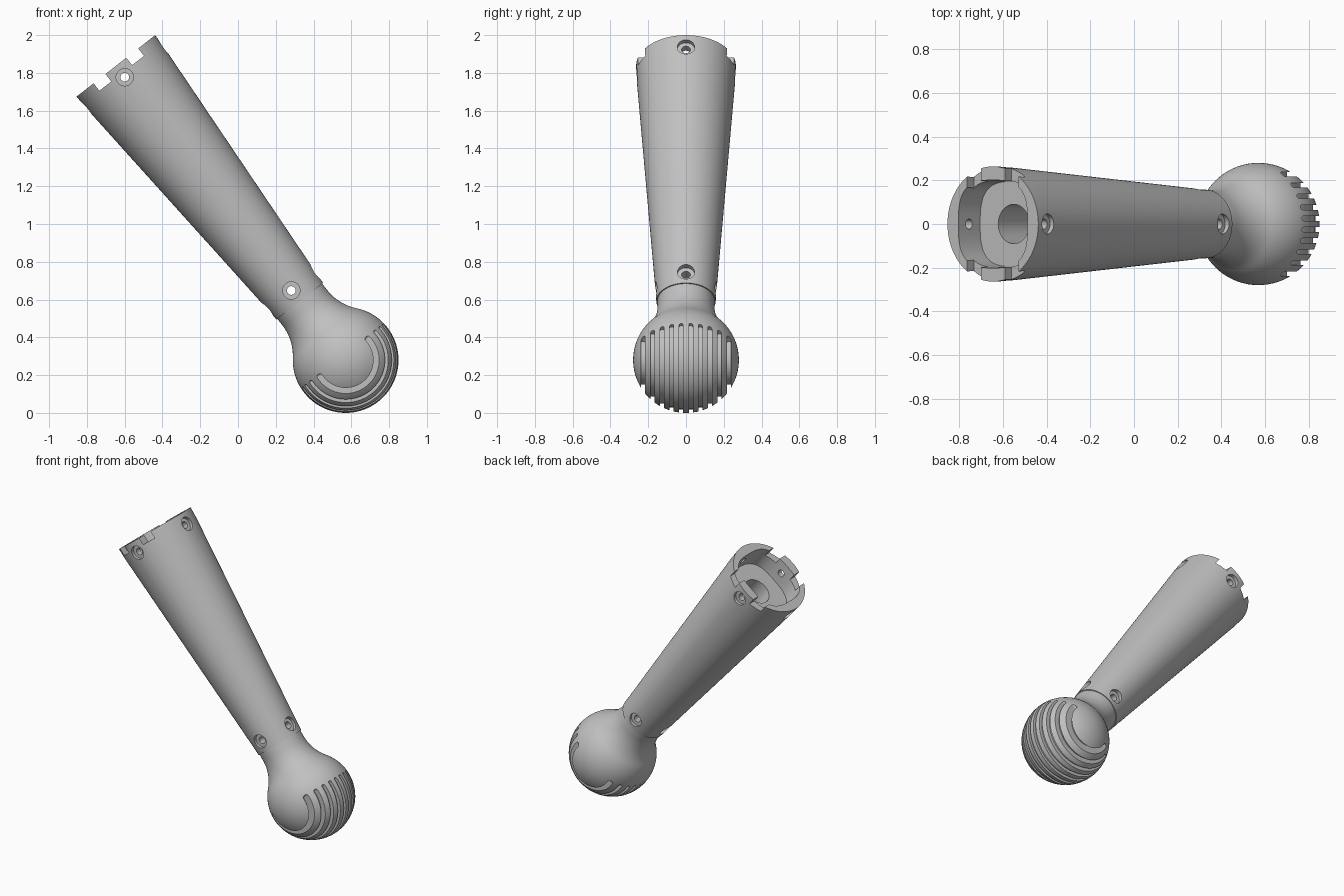
import bpy
import bmesh
from math import sin, cos, pi, radians, sqrt, asin, copysign
from mathutils import Matrix, Vector

if "Cube" in bpy.data.objects:
    bpy.data.objects.remove(bpy.data.objects["Cube"])

BALL_R = 0.28
SEAM, TOP = 0.395, 1.976          # distances along the handle axis
RIM_R, SEAM_R, NECK_R = 0.264, 0.157, 0.151
TILT = Matrix.Translation((0.57, 0, BALL_R)) @ Matrix.Rotation(radians(-38), 4, 'Y')

grey = bpy.data.materials.new("plain_grey")
grey.use_nodes = True
GREY = (0.53, 0.53, 0.53, 1)
grey.diffuse_color = GREY
grey.node_tree.nodes["Principled BSDF"].inputs["Base Color"].default_value = GREY


def loft(bm, rings):
    """Skin a row of closed rings and cap both ends."""
    rows = [[bm.verts.new(p) for p in ring] for ring in rings]
    n = len(rows[0])
    for a, b in zip(rows, rows[1:]):
        for i in range(n):
            j = (i + 1) % n
            bm.faces.new((a[i], a[j], b[j], b[i]))
    bm.faces.new(rows[0][::-1])
    bm.faces.new(rows[-1])


def ring(r, z, n=96, power=2):
    """Circle, or a rounded square for a higher power."""
    pts = []
    for i in range(n):
        c, s = cos(2 * pi * i / n), sin(2 * pi * i / n)
        pts.append(Vector((r * copysign(abs(c) ** (2 / power), c),
                           r * copysign(abs(s) ** (2 / power), s), z)))
    return pts


def lathe(bm, profile, n=96):
    loft(bm, [ring(r, z, n) for r, z in profile])


def make(name, bm):
    bmesh.ops.recalc_face_normals(bm, faces=bm.faces)
    mesh = bpy.data.meshes.new(name)
    bm.to_mesh(mesh)
    bm.free()
    mesh.materials.append(grey)
    obj = bpy.data.objects.new(name, mesh)
    bpy.context.collection.objects.link(obj)
    return obj


def cut_and_finish(obj, cutters):
    """Cut, bake the result, drop the cutters, shade and tilt."""
    for c in cutters:
        c.hide_render = True
        mod = obj.modifiers.new("cut", 'BOOLEAN')
        mod.operation, mod.solver, mod.object = 'DIFFERENCE', 'EXACT', c
    deps = bpy.context.evaluated_depsgraph_get()
    mesh = bpy.data.meshes.new_from_object(obj.evaluated_get(deps))
    obj.modifiers.clear()
    obj.data = mesh
    for c in cutters:
        bpy.data.objects.remove(c)
    bpy.ops.object.select_all(action='DESELECT')
    obj.select_set(True)
    bpy.context.view_layer.objects.active = obj
    bpy.ops.object.shade_smooth_by_angle(angle=radians(30))
    obj.matrix_world = TILT


# Tapered handle tube
bm = bmesh.new()
lathe(bm, [(SEAM_R, SEAM), (0.161, 0.46), (0.262, 1.9), (RIM_R, TOP)])
handle = make("handle_tube", bm)

# Rounded square socket with a round bore below it
bm = bmesh.new()
floor = TOP - 0.155
loft(bm, [ring(0.203, TOP + 0.05, power=3), ring(0.195, floor, power=3),
          ring(0.09, floor), ring(0.09, 0.6)])
socket = make("socket_cutter", bm)

# Rim notches through both side walls
bm = bmesh.new()
for side in (-1, 1):
    place = Matrix.Translation((side * 0.11, 0, TOP)) @ Matrix.Diagonal((0.08, 0.8, 0.1, 1))
    bmesh.ops.create_cube(bm, size=1, matrix=place)
notches = make("notch_cutter", bm)

# Counterbored screw holes, one pair through each direction
drills = []
for axis in ('X', 'Y'):
    bm = bmesh.new()
    for height, r in ((0.467, 0.161), (1.9, 0.262)):
        seat, out = r - 0.025, r + 0.06
        start = len(bm.verts)
        lathe(bm, [(0.046, -out), (0.046, -seat), (0.023, -seat),
                   (0.023, seat), (0.046, seat), (0.046, out)], 32)
        bm.verts.ensure_lookup_table()
        bmesh.ops.transform(bm, verts=bm.verts[start:],
                            matrix=Matrix.Translation((0, 0, height))
                            @ Matrix.Rotation(pi / 2, 4, axis))
    drills.append(make("screw_cutter", bm))

cut_and_finish(handle, [socket, notches] + drills)

# Ball with a filleted neck that plugs into the tube
join = radians(40.2)
fillet = (BALL_R * cos(join) - NECK_R) / (1 - cos(join))
centre_z = (BALL_R + fillet) * sin(join)
profile = []
for i in range(49):
    a = radians(-88) + (join + radians(88)) * i / 48
    profile.append((BALL_R * cos(a), BALL_R * sin(a)))
for i in range(1, 13):
    a = join * (1 - i / 12)
    profile.append((NECK_R + fillet - fillet * cos(a), centre_z - fillet * sin(a)))
profile.append((NECK_R, SEAM + 0.02))
bm = bmesh.new()
lathe(bm, profile)
ball = make("ball_end", bm)

# Parallel grip grooves around the lower half of the ball, with rounded ends
HALF, COUNT, STEPS = 0.0105, 10, 64
bm = bmesh.new()
for k in range(COUNT):
    y = (k - (COUNT - 1) / 2) * 0.0505
    surface = sqrt(BALL_R ** 2 - y * y)
    inner = sqrt(0.262 ** 2 - y * y)
    extra = asin(0.03 / surface)
    first, last = pi - extra, 2 * pi + extra
    tip = HALF / surface
    ends = [0.02, 0.15, 0.4, 0.7]
    angles = [first + f * tip for f in ends]
    angles += [first + tip + (last - first - 2 * tip) * i / STEPS for i in range(STEPS + 1)]
    angles += [last - f * tip for f in reversed(ends)]
    rings = []
    for a in angles:
        f = min(1, (a - first) / tip, (last - a) / tip)
        h = HALF * sqrt(1 - (1 - f) ** 2)
        rings.append([Vector((r * cos(a), y + s * h, r * sin(a)))
                      for r, s in ((inner, -1), (0.32, -1), (0.32, 1), (inner, 1))])
    loft(bm, rings)
grooves = make("groove_cutter", bm)

cut_and_finish(ball, [grooves])
